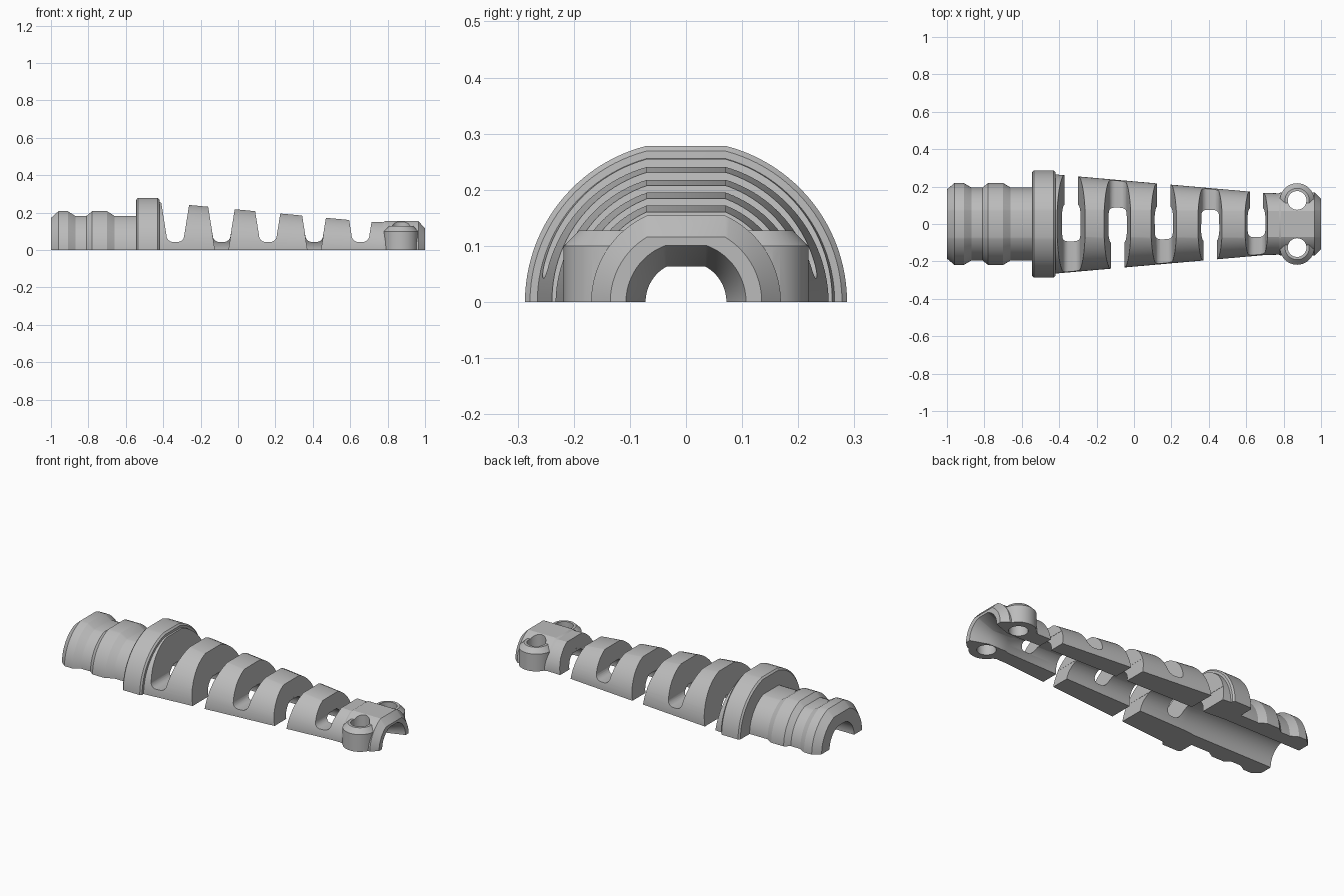
import bpy, bmesh, math

cube = bpy.data.objects.get("Cube")
if cube:
    bpy.data.objects.remove(cube)

grey = bpy.data.materials.new("matte_grey")
grey.use_nodes = True
colour = (0.5, 0.5, 0.5, 1)
grey.diffuse_color = colour
grey.node_tree.nodes["Principled BSDF"].inputs["Base Color"].default_value = colour


def loft(name, rings):
    """Closed solid through matching rings of points."""
    bm = bmesh.new()
    loops = [[bm.verts.new(p) for p in ring] for ring in rings]
    for a, b in zip(loops, loops[1:]):
        for i in range(len(a)):
            j = (i + 1) % len(a)
            bm.faces.new((a[i], a[j], b[j], b[i]))
    bm.faces.new(loops[0])
    bm.faces.new(loops[-1])
    bmesh.ops.recalc_face_normals(bm, faces=bm.faces)
    mesh = bpy.data.meshes.new(name)
    bm.to_mesh(mesh)
    bm.free()
    obj = bpy.data.objects.new(name, mesh)
    bpy.context.collection.objects.link(obj)
    return obj


def arch(x, r, flat, base=0.0, steps=24):
    """Half circle across x with a flat crown of half width flat."""
    end = math.acos(flat / r)
    side = [(r * math.cos(end * i / steps), r * math.sin(end * i / steps))
            for i in range(steps + 1)]
    pts = side + [(-y, z) for y, z in reversed(side)]
    if base < 0:
        pts = [(r, base)] + pts + [(-r, base)]
    return [(x, y, z) for y, z in pts]


def turned(name, stations, steps=40):
    """Upright turned solid from (centre, z, radius) stations."""
    return loft(name, [[(cx + r * math.cos(math.tau * i / steps),
                         cy + r * math.sin(math.tau * i / steps), z)
                        for i in range(steps)] for (cx, cy), z, r in stations])


def prism(name, outline, y0, y1):
    return loft(name, [[(x, y, z) for x, z in outline] for y in (y0, y1)])


def combine(target, tool, operation):
    mod = target.modifiers.new("shape", 'BOOLEAN')
    mod.operation = operation
    mod.solver = 'EXACT'
    mod.object = tool
    bpy.context.view_layer.objects.active = target
    bpy.ops.object.modifier_apply(modifier=mod.name)
    bpy.data.objects.remove(tool)


# Stepped grip, collar, tapering sleeve and end block
outer = [(-1, .185), (-.96, .219), (-.91, .219), (-.87, .195), (-.81, .195),
         (-.78, .219), (-.70, .219), (-.66, .195), (-.545, .195),
         (-.544, .278), (-.535, .287), (-.43, .287), (-.421, .278),
         (-.42, .265), (.7, .166), (.775, .164), (.785, .169), (.965, .169), (1, .135)]
body = loft("strain_relief_half", [arch(x, r, .07) for x, r in outer])

# Screw lugs beside the end block
lug_x, lug_y = .872, .126
for side in (-1, 1):
    c = (lug_x, side * lug_y)
    combine(body, turned("lug", [(c, 0, .092), (c, .1, .092), (c, .127, .065)]), 'UNION')

# Cable bore
inner = [(-1.02, .112), (-.5, .112), (-.42, .104), (.77, .08),
         (.79, .072), (.9, .072), (1.0, .107), (1.02, .114)]
combine(body, loft("bore", [arch(x, r, .035, -.1) for x, r in inner]), 'DIFFERENCE')

# Screw holes
for side in (-1, 1):
    c = (lug_x, side * lug_y)
    combine(body, turned("hole", [(c, -.1, .05), (c, .4, .05)]), 'DIFFERENCE')


def half_width(z):
    return .035 + .16 * z


# Flex slots: a rounded saddle on one side, cut right through on the other
floor, curve, top = .043, .035, .4
for n in range(5):
    cx = -.335 + n * .2475
    open_side = 1 if n % 2 == 0 else -1
    right = [(half_width(top), top)]
    w = half_width(floor + curve)
    for i in range(7):
        a = math.pi / 2 * i / 6
        right.append((w - curve * (1 - math.cos(a)), floor + curve * (1 - math.sin(a))))
    saddle = [(cx + x, z) for x, z in right] + [(cx - x, z) for x, z in reversed(right)]
    combine(body, prism("saddle", saddle, -.35, .35), 'DIFFERENCE')
    a, b = half_width(-.1) + .001, half_width(.09) + .001
    gap = [(cx - a, -.1), (cx + a, -.1), (cx + b, .09), (cx - b, .09)]
    combine(body, prism("gap", gap, 0, open_side * .35), 'DIFFERENCE')

# Finish
body.data.materials.clear()
body.data.materials.append(grey)
for p in body.data.polygons:
    p.material_index = 0
bpy.ops.object.select_all(action='DESELECT')
body.select_set(True)
bpy.context.view_layer.objects.active = body
bpy.ops.object.shade_smooth_by_angle(angle=math.radians(25))
